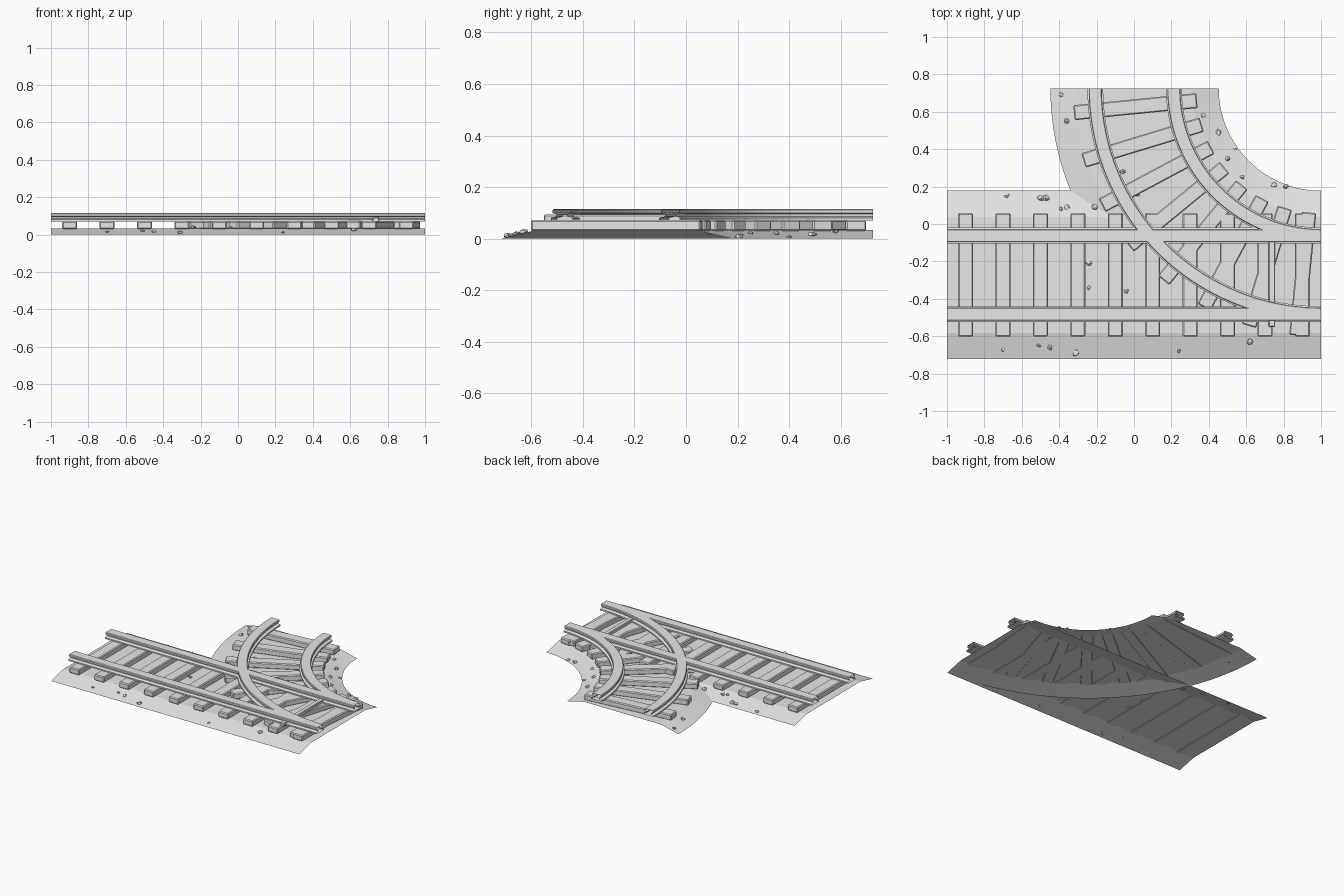
import bpy, bmesh, random
from math import sin, cos, pi, atan2, hypot
from mathutils import Vector, Matrix

random.seed(4)
if "Cube" in bpy.data.objects:
    bpy.data.objects.remove(bpy.data.objects["Cube"])

GREY = bpy.data.materials.new("plain grey")
GREY.use_nodes = True
GREY.diffuse_color = (0.8, 0.8, 0.8, 1)
bsdf = next(n for n in GREY.node_tree.nodes if n.type == "BSDF_PRINCIPLED")
bsdf.inputs["Base Color"].default_value = GREY.diffuse_color

HALF_WIDTH, FLAT_HALF, BED_TOP = 0.45, 0.31, 0.033
GAUGE = 0.21                       # track centre to rail centre
TRACK_Y = -0.272                   # centre line of the straight track
PIVOT = Vector((1, 0.725, 0))      # centre of the curved track, radius about 1
RADIUS = PIVOT.y - TRACK_Y


def make_object(name, bm):
    mesh = bpy.data.meshes.new(name)
    bm.to_mesh(mesh)
    bm.free()
    mesh.materials.append(GREY)
    obj = bpy.data.objects.new(name, mesh)
    bpy.context.collection.objects.link(obj)
    return obj


# Paths are lists of (centre point, sideways direction)
straight = [(Vector((x, TRACK_Y, 0)), Vector((0, -1, 0))) for x in (-1, 1)]


def arc_station(angle):
    side = Vector((-cos(angle), -sin(angle), 0))
    return PIVOT + side * RADIUS, side


curve = [arc_station(pi / 2 * i / 40) for i in range(41)]


def sweep(name, profile, path, offset=0, closed=False, smooth=False):
    """Carry a (sideways, height) profile along a path, leaving open ends."""
    bm = bmesh.new()
    rows = [[bm.verts.new(p + side * (u + offset) + Vector((0, 0, z)))
             for u, z in profile] for p, side in path]
    n = len(profile)
    for a, b in zip(rows, rows[1:]):
        for j in range(n if closed else n - 1):
            k = (j + 1) % n
            bm.faces.new((a[j], a[k], b[k], b[j]))
    bmesh.ops.recalc_face_normals(bm, faces=bm.faces)
    if not closed and sum(f.normal.z for f in bm.faces) < 0:
        bmesh.ops.reverse_faces(bm, faces=bm.faces)
    obj = make_object(name, bm)
    if smooth:
        bpy.ops.object.select_all(action="DESELECT")
        obj.select_set(True)
        bpy.context.view_layer.objects.active = obj
        bpy.ops.object.shade_smooth_by_angle(angle=pi / 7)
    return obj


def box(name, centre, size, angle=0, bevel=0.006):
    bm = bmesh.new()
    bmesh.ops.create_cube(bm, size=1, matrix=Matrix.Diagonal((*size, 1)))
    obj = make_object(name, bm)
    obj.location = centre
    obj.rotation_euler.z = angle
    mod = obj.modifiers.new("worn edges", "BEVEL")
    mod.width = bevel
    mod.segments = 1
    return obj


# Ballast beds: thin sheets with a flat crown and sloping shoulders
bed = [(-HALF_WIDTH, 0), (-FLAT_HALF, BED_TOP), (FLAT_HALF, BED_TOP), (HALF_WIDTH, 0)]
sweep("straight_bed", bed, straight)
sweep("curved_bed", bed, curve)

# Rails: head, web and foot
half = [(0.031, 0.115), (0.035, 0.111), (0.035, 0.099), (0.02, 0.095),
        (0.02, 0.086), (0.042, 0.081), (0.042, 0.071)]
rail = half + [(-u, z) for u, z in reversed(half)]
for label, s in (("inner", -1), ("outer", 1)):
    sweep("straight_rail_" + label, rail, straight, s * GAUGE, closed=True)
    sweep("curved_rail_" + label, rail, curve, s * GAUGE, closed=True, smooth=True)

# Sleepers under both tracks
sleeper_size = (0.08, 0.66, 0.042)
for i in range(10):
    box("straight_sleeper", (-0.9 + 0.2 * i, TRACK_Y, 0.051), sleeper_size)
for i in range(8):
    angle = pi / 2 * (i + 0.5) / 8
    p, side = arc_station(angle)
    box("curved_sleeper", (p.x, p.y, 0.051), sleeper_size, angle - pi / 2)

# Rod that ties the switch rails together
box("switch_rod", (0.737, -0.285, 0.08), (0.034, 0.53, 0.026), bevel=0.004)


# Loose stones lying on the beds
def bed_height(x, y):
    def crown(d):
        return BED_TOP * max(0, min(1, (HALF_WIDTH - abs(d)) / (HALF_WIDTH - FLAT_HALF)))
    return max(crown(y - TRACK_Y), crown(hypot(x - PIVOT.x, y - PIVOT.y) - RADIUS))


stones = [(-.68, .15), (-.5, .14), (-.47, .14), (-.39, .08), (-.36, .09), (-.21, .09),
          (-.39, .69), (-.36, .55), (-.06, .28), (.02, .16), (.37, .58), (.45, .49),
          (.5, .35), (.54, .4), (.58, .25), (.75, .21), (.81, .2), (-.24, -.21),
          (-.24, -.34), (-.04, -.36), (-.7, -.67), (-.51, -.65), (-.45, -.66),
          (-.31, -.69), (.24, -.68), (.62, -.63)]
bm = bmesh.new()
for x, y in stones:
    size = random.uniform(0.011, 0.018)
    place = Matrix.Translation((x, y, bed_height(x, y) + size * 0.3))
    turn = Matrix.Rotation(random.uniform(0, pi), 4, "Z")
    new = bmesh.ops.create_icosphere(bm, subdivisions=1, radius=size,
                                     matrix=place @ turn @ Matrix.Diagonal((1.1, 0.9, 0.6, 1)))
    for v in new["verts"]:
        v.co += Vector([random.uniform(-0.2, 0.2) * size for _ in range(3)])
        v.co.z = max(v.co.z, 0)
make_object("loose_stones", bm)
